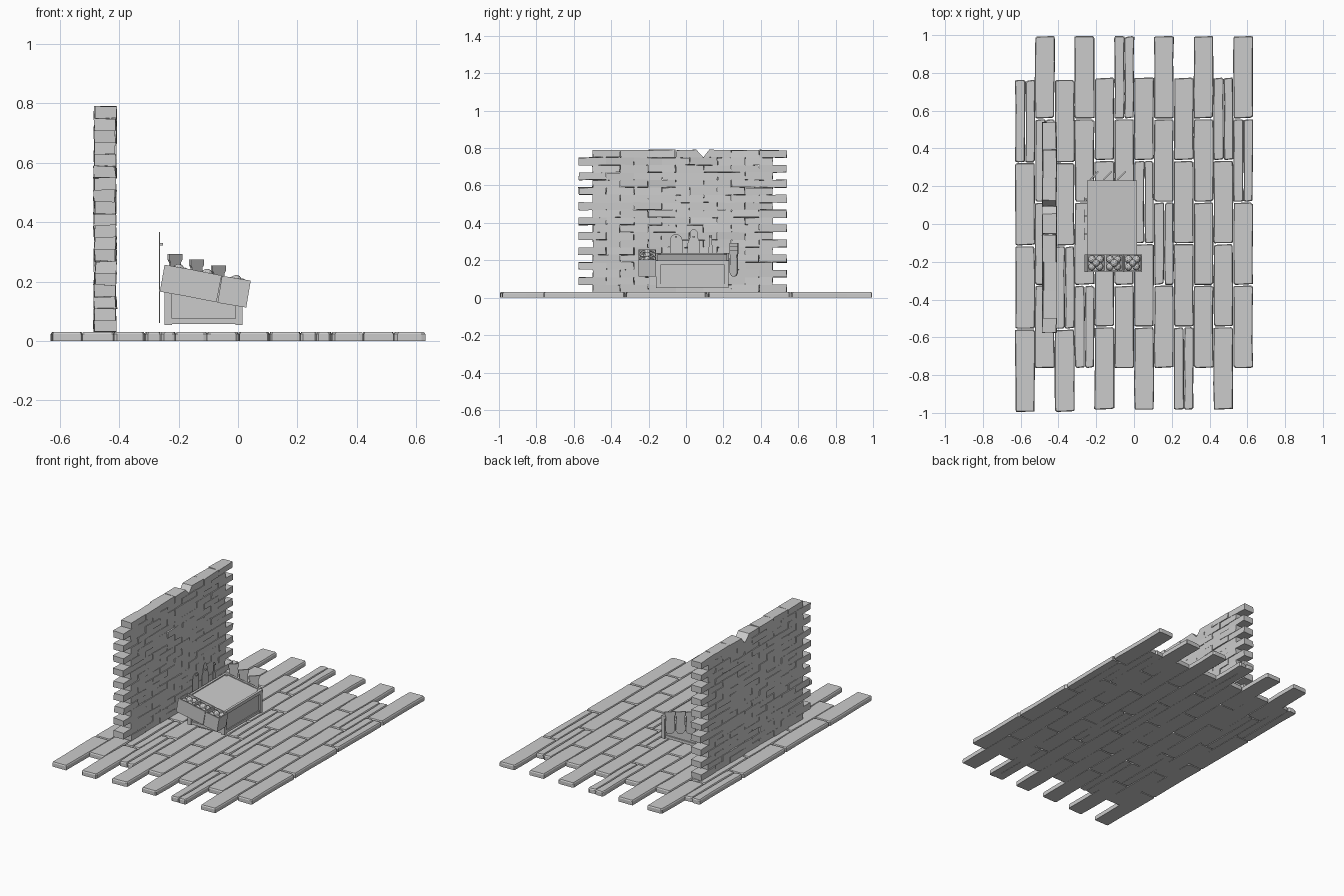
import bpy, bmesh, math, random
from mathutils import Matrix, Vector

if "Cube" in bpy.data.objects:
    bpy.data.objects.remove(bpy.data.objects["Cube"])
random.seed(4)
R = random.uniform


def finish(bm, name):
    bmesh.ops.recalc_face_normals(bm, faces=bm.faces)
    me = bpy.data.meshes.new(name)
    bm.to_mesh(me)
    bm.free()
    ob = bpy.data.objects.new(name, me)
    bpy.context.collection.objects.link(ob)
    return ob


def box(bm, lo, hi, jitter=0.0, mat=None):
    lo, hi = Vector(lo), Vector(hi)
    m = Matrix.Translation((lo + hi) / 2) @ Matrix.Diagonal((*(hi - lo), 1))
    vs = bmesh.ops.create_cube(bm, size=1, matrix=(mat or Matrix()) @ m)['verts']
    for v in vs:
        v.co += Vector((R(-jitter, jitter), R(-jitter, jitter), R(-jitter, jitter)))
    return vs


def prism(bm, pts, depth):
    # extrude a closed loop of 3D points along a depth vector
    f = bm.faces.new([bm.verts.new(p) for p in pts])
    ext = bmesh.ops.extrude_face_region(bm, geom=[f])['geom']
    bmesh.ops.translate(bm, vec=depth, verts=[e for e in ext if isinstance(e, bmesh.types.BMVert)])


# floor planks: worn outlines with chipped corners, chamfered upper edge
def plank(bm, x0, x1, y0, y1):
    c = lambda: R(0.003, 0.012)
    j = lambda: R(-0.002, 0.003)
    ym = [y0 + (y1 - y0) * t for t in (0.3, 0.7)]
    low = [(x0 + c(), y0), (x1 - c(), y0 + R(0, 0.005)), (x1 + j(), y0 + c()),
           (x1 + j(), ym[0]), (x1 + j(), ym[1]), (x1 + j(), y1 - c()),
           (x1 - c(), y1), (x0 + c(), y1 - R(0, 0.005)), (x0 + j(), y1 - c()),
           (x0 + j(), ym[1]), (x0 + j(), ym[0]), (x0 + j(), y0 + c())]
    cx, cy = (x0 + x1) / 2, (y0 + y1) / 2
    rings = []
    for z, ins in ((0, 0), (0.023, 0), (0.03, 0.004)):
        rings.append([bm.verts.new((x - math.copysign(ins, x - cx),
                                    y - math.copysign(ins, y - cy), z)) for x, y in low])
    n = len(low)
    for a, b in zip(rings, rings[1:]):
        for i in range(n):
            bm.faces.new((a[i], a[(i + 1) % n], b[(i + 1) % n], b[i]))
    bm.faces.new(rings[0][::-1])
    bm.faces.new(rings[-1])


bm = bmesh.new()
W = 0.105
shifted = (0, 1, 0, 1, 0, 1, 0, 1, 0, 1, 0, 1)
for i, s in enumerate(shifted):
    x = -0.63 + W * i
    start = -0.765 if s else -0.985 - (0.012 if i in (0, 2) else 0)
    for k in range(4):
        y = start + 0.4405 * k
        if (i + k) % 5 == 3:   # split plank made of two narrow strips
            m = x + W * 0.52
            plank(bm, x + 0.001, m - 0.001, y + 0.002, y + 0.4385)
            plank(bm, m + 0.001, x + W - 0.001, y + 0.002, y + 0.4385)
        else:
            plank(bm, x + 0.001, x + W - 0.001, y + 0.002, y + 0.4385)
finish(bm, "floor_planks")

# brick wall with toothed ends
bm = bmesh.new()
rows, L = 19, 0.1485
H = 0.76 / rows
for r in range(rows):
    y0 = -0.5 if r % 2 == 0 else -0.575
    for k in range(7):
        a, b = y0 + L * k, y0 + L * (k + 1)
        z = 0.029 + H * r
        d = R(-0.003, 0.003)
        vs = box(bm, (-0.483 + d, a + 0.001, z), (-0.412 + d, b - 0.001, z + H), 0.0028)
        if r == rows - 1 and k in (3, 4):   # broken notch in the top course
            for v in vs:
                if v.co.z > z + H / 2 and abs(v.co.y - (y0 + L * 4)) < 0.01:
                    v.co.y += 0.03 if k == 4 else -0.04
finish(bm, "brick_wall")

# counter body: sloped top, corner posts, recessed panels
SL = lambda x: 0.24 - 0.042 * (x + 0.248) / 0.263
bm = bmesh.new()
prism(bm, [(x, -0.146, z) for x, z in ((-0.238, 0.062), (0.005, 0.062), (0.005, SL(0.005) - 0.012),
                                       (-0.238, SL(-0.238) - 0.012))], (0, 0.36, 0))
finish(bm, "counter_body")
bm = bmesh.new()
for xa, xb in ((-0.248, -0.223), (-0.008, 0.015)):
    for y in (-0.16, 0.203):
        prism(bm, [(xa, y, 0.053), (xb, y, 0.053), (xb, y, SL(xb) - 0.003), (xa, y, SL(xa) - 0.003)],
              (0, 0.025, 0))
finish(bm, "counter_posts")
bm = bmesh.new()


def top_slab(xa, xb, ya, yb, up, dn):
    prism(bm, [(xa, ya, SL(xa) - dn), (xb, ya, SL(xb) - dn), (xb, ya, SL(xb) + up), (xa, ya, SL(xa) + up)],
          (0, yb - ya, 0))


top_slab(-0.248, 0.016, -0.163, -0.15, 0, 0.02)
top_slab(-0.248, 0.016, 0.217, 0.23, 0, 0.02)
top_slab(-0.248, -0.236, -0.15, 0.217, 0, 0.02)
top_slab(0.003, 0.016, -0.15, 0.217, 0, 0.02)
top_slab(-0.236, 0.003, -0.15, 0.217, -0.006, 0.02)
for y in (-0.155, 0.21):   # bottom rails
    box(bm, (-0.24, y, 0.057), (0.005, y + 0.012, 0.075))
box(bm, (0.003, -0.15, 0.055), (0.011, 0.217, 0.072))
finish(bm, "counter_frame")

# three tilted crates filled with round produce
for i, (cx, cz, ang) in enumerate(((-0.207, 0.203, 10), (-0.112, 0.185, 11), (-0.013, 0.166, 9.5))):
    M = Matrix.Translation((cx, -0.207, cz)) @ Matrix.Rotation(math.radians(ang), 4, 'Y')
    bm = bmesh.new()
    h, d, t, z = 0.049, 0.046, 0.006, 0.046
    box(bm, (-h, -d, -z), (h, d, -z + t), mat=M)
    for s in (-1, 1):
        box(bm, (min(s * h, s * (h - t)), -d, -z), (max(s * h, s * (h - t)), d, z), mat=M)
        box(bm, (-h, min(s * d, s * (d - t)), -z), (h, max(s * d, s * (d - t)), z), mat=M)
    finish(bm, "crate_%d" % (i + 1))
    bm = bmesh.new()
    for px, py, pz in ((-0.021, -0.02, 0.026), (0.02, -0.019, 0.024), (-0.02, 0.02, 0.024),
                       (0.021, 0.02, 0.027), (0, 0, 0.038)):
        bmesh.ops.create_icosphere(bm, subdivisions=2, radius=R(0.019, 0.022),
                                   matrix=M @ Matrix.Translation((px, py, pz)))
    finish(bm, "produce_%d" % (i + 1))

# slanted hanging slabs at the back end, each with a wider cap
for i, (x, top) in enumerate(((-0.212, 0.293), (-0.14, 0.275), (-0.066, 0.255))):
    M = Matrix.Translation((x, 0.256, top)) @ Matrix.Rotation(math.radians(45), 4, 'Z')
    bm = bmesh.new()
    pts = [(-0.031, 0), (0.031, 0), (0.031, -0.02), (0.025, -0.028), (0.029, -0.12), (0.017, -0.138),
           (0, -0.143), (-0.017, -0.138), (-0.029, -0.12), (-0.025, -0.028), (-0.031, -0.02)]
    prism(bm, [(u, -0.004, w) for u, w in pts], (0, 0.008, 0))
    bm.transform(M)
    finish(bm, "hanging_slab_%d" % (i + 1))

# thin upright cut-outs on the wall side
cutouts = ((-0.053, [(0.033, 0.07), (0.033, 0.31), (0.026, 0.328), (0.012, 0.337)]),
           (0.042, [(0.018, 0.06), (0.034, 0.1), (0.034, 0.29), (0.022, 0.32), (0.018, 0.355), (0.006, 0.367)]),
           (0.132, [(0.012, 0.07), (0.012, 0.26), (0.008, 0.285), (0.008, 0.335)]))
for i, (y, half) in enumerate(cutouts):
    bm = bmesh.new()
    loop = [(-0.266, y + w, z) for w, z in half] + [(-0.266, y - w, z) for w, z in reversed(half)]
    prism(bm, loop, (0.004, 0, 0))
    box(bm, (-0.263, y - 0.006, 0.322), (-0.252, y + 0.006, 0.33))   # hanging peg
    finish(bm, "upright_cutout_%d" % (i + 1))
